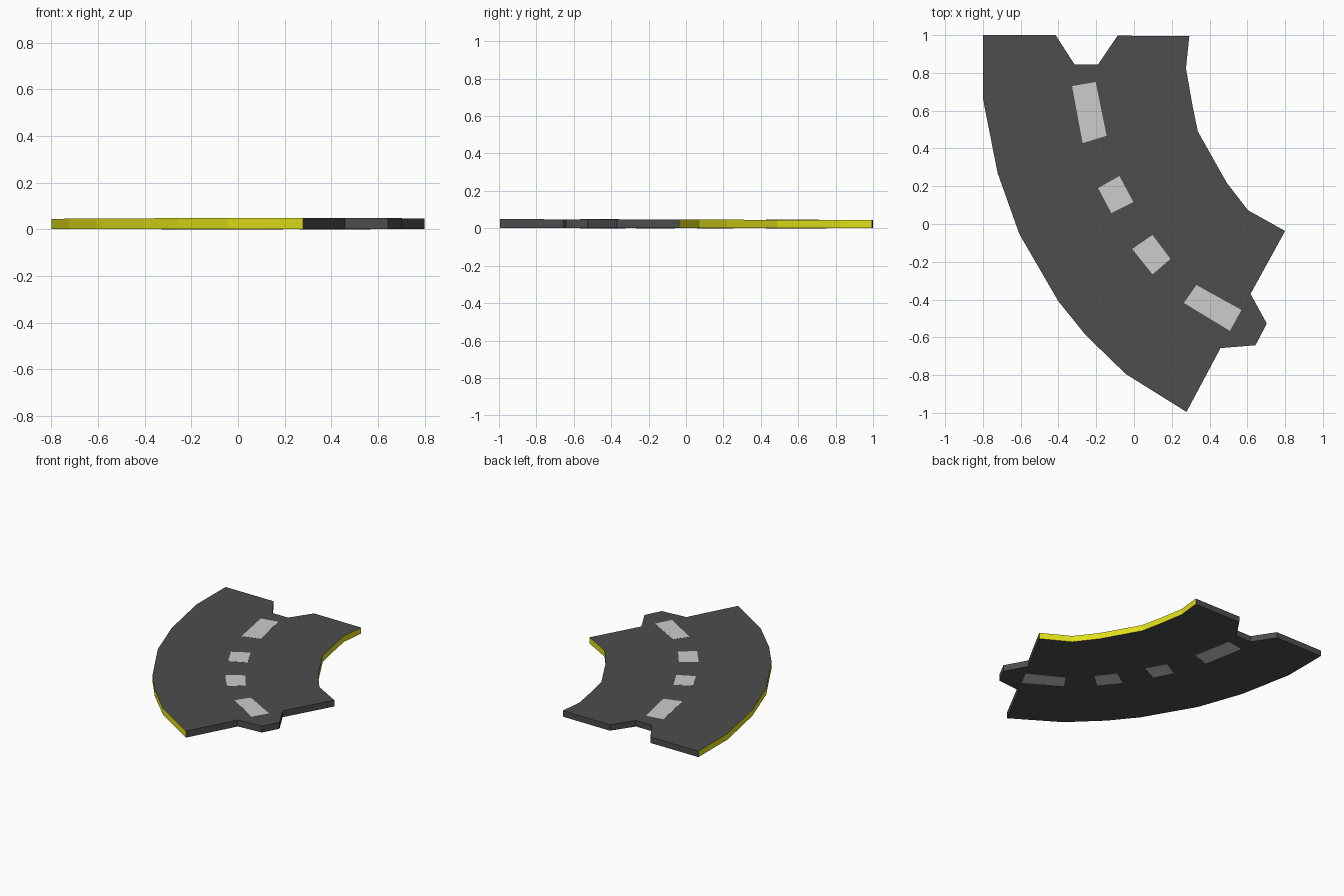
import bpy, bmesh

if "Cube" in bpy.data.objects:
    bpy.data.objects.remove(bpy.data.objects["Cube"])


def material(name, rgb):
    m = bpy.data.materials.new(name)
    m.diffuse_color = (*rgb, 1)
    m.use_nodes = True
    m.node_tree.nodes["Principled BSDF"].inputs["Base Color"].default_value = m.diffuse_color
    return m


ASPHALT = material("asphalt", (0.075, 0.075, 0.075))
YELLOW = material("edge_yellow", (0.75, 0.75, 0.01))
PAINT = material("lane_paint", (0.6, 0.6, 0.6))


def top_z(y):
    # the slab thins very slightly towards the back end
    return 0.0475 - 0.0025 * y


def slab(name, outline, mats, side_slots, gap=0.0):
    """Extruded outline; side_slots gives the material slot of each side."""
    bm = bmesh.new()
    low = [bm.verts.new((x, y, gap)) for x, y in outline]
    high = [bm.verts.new((x, y, top_z(y) - gap)) for x, y in outline]
    n = len(outline)
    bm.faces.new(high)
    bm.faces.new(low[::-1])
    for i in range(n):
        j = (i + 1) % n
        f = bm.faces.new((low[i], low[j], high[j], high[i]))
        f.material_index = side_slots[i]
    bmesh.ops.recalc_face_normals(bm, faces=bm.faces)
    me = bpy.data.meshes.new(name)
    bm.to_mesh(me)
    bm.free()
    for m in mats:
        me.materials.append(m)
    ob = bpy.data.objects.new(name, me)
    bpy.context.collection.objects.link(ob)
    return ob


# Road outline: notched end, inner curve, tabbed end, outer curve
notch_end = [(-0.80, 1.0), (-0.415, 1.0), (-0.315, 0.845),
             (-0.19, 0.845), (-0.087, 0.997)]
inner = [(0.293, 0.995), (0.275, 0.825), (0.31, 0.625), (0.338, 0.49),
         (0.425, 0.335), (0.49, 0.22), (0.603, 0.073)]
tab_end = [(0.80, -0.037), (0.617, -0.37), (0.703, -0.527),
           (0.643, -0.642), (0.458, -0.657)]
outer = [(0.278, -0.995), (-0.045, -0.793), (-0.257, -0.587), (-0.402, -0.407),
         (-0.607, -0.053), (-0.722, 0.27), (-0.80, 0.665)]
slots = [0] * len(notch_end) + [1] * len(inner) + [0] * len(tab_end) + [1] * len(outer)
slab("road_bend", notch_end + inner + tab_end + outer, [ASPHALT, YELLOW], slots, 0.001)

# Lane dashes, running through the slab so they show on both faces
dashes = [
    [(-0.328, 0.73), (-0.203, 0.752), (-0.145, 0.467), (-0.272, 0.428)],
    [(-0.19, 0.19), (-0.077, 0.254), (-0.003, 0.116), (-0.12, 0.058)],
    [(-0.01, -0.132), (0.098, -0.058), (0.193, -0.185), (0.098, -0.267)],
    [(0.33, -0.323), (0.569, -0.455), (0.508, -0.566), (0.264, -0.418)],
]
for k, quad in enumerate(dashes, 1):
    slab(f"lane_dash_{k}", quad, [PAINT], [0] * 4)
